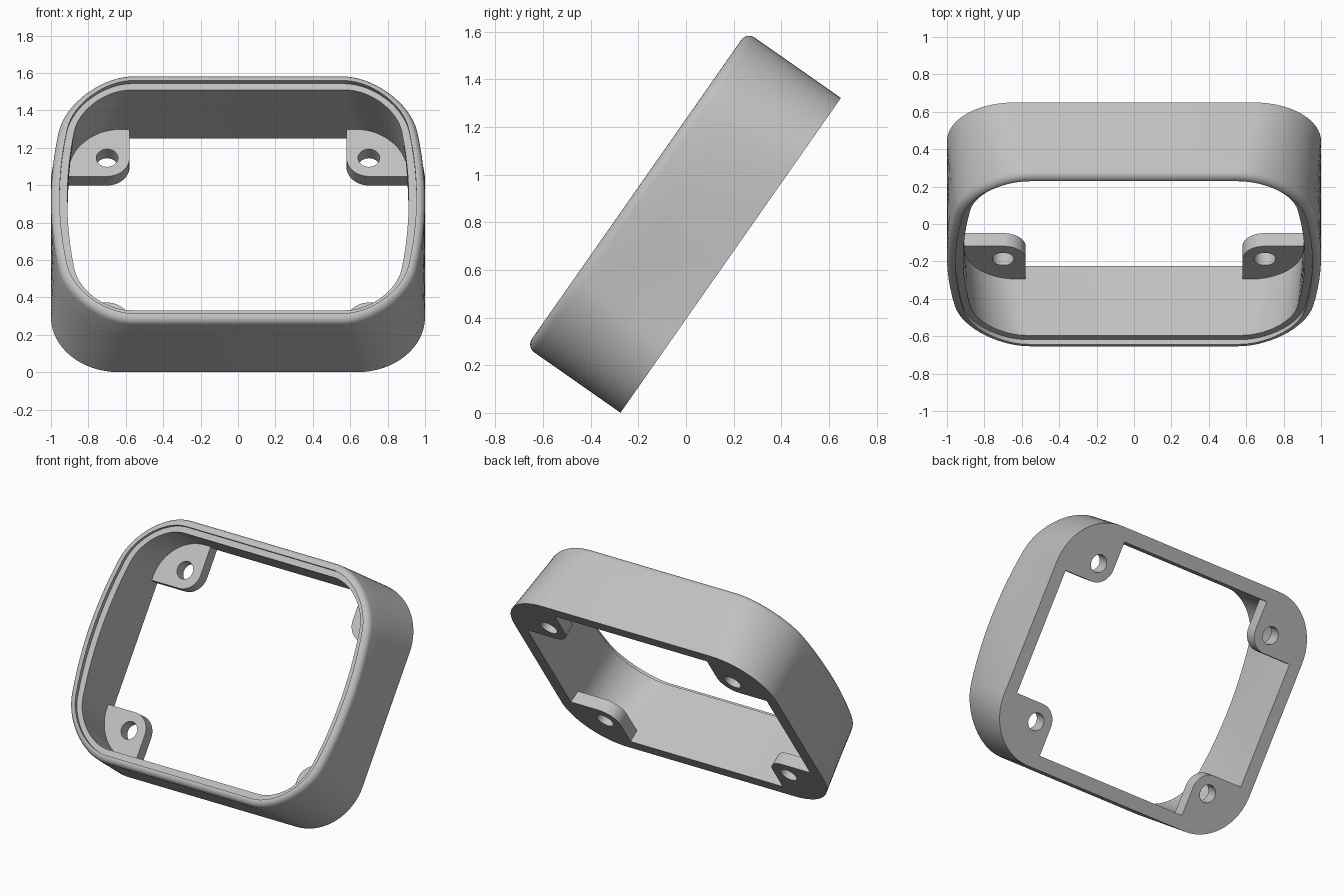
import bpy
import bmesh
from math import sin, cos, pi, radians
from mathutils import Matrix

cube = bpy.data.objects.get("Cube")
if cube:
    bpy.data.objects.remove(cube, do_unlink=True)

# One grey for everything
grey = bpy.data.materials.new("light_grey")
grey.use_nodes = True
colour = (0.53, 0.53, 0.53, 1)
grey.diffuse_color = colour
grey.node_tree.nodes["Principled BSDF"].inputs["Base Color"].default_value = colour

HALF_W, HALF_H, DEPTH = 1.0, 0.806, 0.482
CORNER, FILLET, BOW = 0.36, 0.04, 0.22
LIP, WALL, STEP = 0.046, 0.087, 0.03

# Built lying on its back, then leaned backwards
LEAN = Matrix.Translation((0, 0.1875, 0.661)) @ Matrix.Rotation(radians(55), 4, "X")


def arc(cx, cy, r, start, end, n):
    angles = [radians(start + (end - start) * i / n) for i in range(n + 1)]
    return [(cx + r * cos(a), cy + r * sin(a)) for a in angles]


def outline(inset, height):
    """Rounded rectangle whose sides bow in towards the front corners."""
    cx, cy, r = HALF_W - CORNER, HALF_H - CORNER, CORNER - inset
    side = [(cx + r, cy * (i / 6 - 1)) for i in range(1, 12)]
    half = arc(cx, -cy, r, -90, 0, 16) + side + arc(cx, cy, r, 0, 90, 16)
    pts = half + [(-x, -y) for x, y in half]
    k = BOW * height / DEPTH
    return [(x * (1 - k * y * y), y, height) for x, y in pts]


def finish(obj):
    obj.data.materials.clear()
    obj.data.materials.append(grey)
    bpy.ops.object.select_all(action="DESELECT")
    obj.select_set(True)
    bpy.context.view_layer.objects.active = obj
    bpy.ops.object.shade_smooth_by_angle(angle=radians(30))


# Frame: a wall section with rounded front edge and stepped inner ledge
section = [(0, i * (DEPTH - FILLET) / 4) for i in range(5)]
section += [(FILLET * (1 - cos(a)), DEPTH - FILLET * (1 - sin(a)))
            for a in (pi / 2 * i / 6 for i in range(1, 7))]
section += [(LIP, DEPTH), (LIP, DEPTH - STEP), (WALL, DEPTH - STEP)]
section += [(WALL, (DEPTH - STEP) * i / 4) for i in (3, 2, 1, 0)]

bm = bmesh.new()
rings = [[bm.verts.new(p) for p in outline(d, h)] for d, h in section]
for a, b in zip(rings, rings[1:] + rings[:1]):
    for i in range(len(a)):
        j = (i + 1) % len(a)
        bm.faces.new((a[i], a[j], b[j], b[i]))
bmesh.ops.recalc_face_normals(bm, faces=bm.faces)
mesh = bpy.data.meshes.new("frame")
bm.to_mesh(mesh)
bm.free()
frame = bpy.data.objects.new("frame", mesh)
frame.matrix_world = LEAN
bpy.context.collection.objects.link(frame)
finish(frame)

# Mounting tabs: a drilled plate in each back corner
TAB_X, TAB_Y, TAB_R, HOLE_R, TAB_T = 0.70, 0.532, 0.12, 0.058, 0.085
plate = arc(TAB_X, TAB_Y, TAB_R, 180, 270, 12)
plate += [(HALF_W - WALL, TAB_Y - TAB_R)]
plate += arc(HALF_W - CORNER, HALF_H - CORNER, CORNER - 0.075, 0, 90, 16)
plate += [(TAB_X - TAB_R, HALF_H - 0.075)]
hole = arc(TAB_X, TAB_Y, HOLE_R, 0, 348.75, 31)

curve = bpy.data.curves.new("mounting_tabs", "CURVE")
curve.dimensions = "2D"
curve.fill_mode = "BOTH"
curve.extrude = TAB_T / 2
for sx in (1, -1):
    for sy in (1, -1):
        for pts in (plate, hole):
            spline = curve.splines.new("POLY")
            spline.points.add(len(pts) - 1)
            for point, (x, y) in zip(spline.points, pts):
                point.co = (sx * x, sy * y, 0, 1)
            spline.use_cyclic_u = True
tabs = bpy.data.objects.new("mounting_tabs", curve)
tabs.matrix_world = LEAN @ Matrix.Translation((0, 0, TAB_T / 2))
bpy.context.collection.objects.link(tabs)
bpy.ops.object.select_all(action="DESELECT")
tabs.select_set(True)
bpy.context.view_layer.objects.active = tabs
bpy.ops.object.convert(target="MESH")
tabs = bpy.context.view_layer.objects.active

# Weld the caps to the sides
bm = bmesh.new()
bm.from_mesh(tabs.data)
bmesh.ops.remove_doubles(bm, verts=bm.verts, dist=0.0005)
bmesh.ops.recalc_face_normals(bm, faces=bm.faces)
bm.to_mesh(tabs.data)
bm.free()
finish(tabs)
